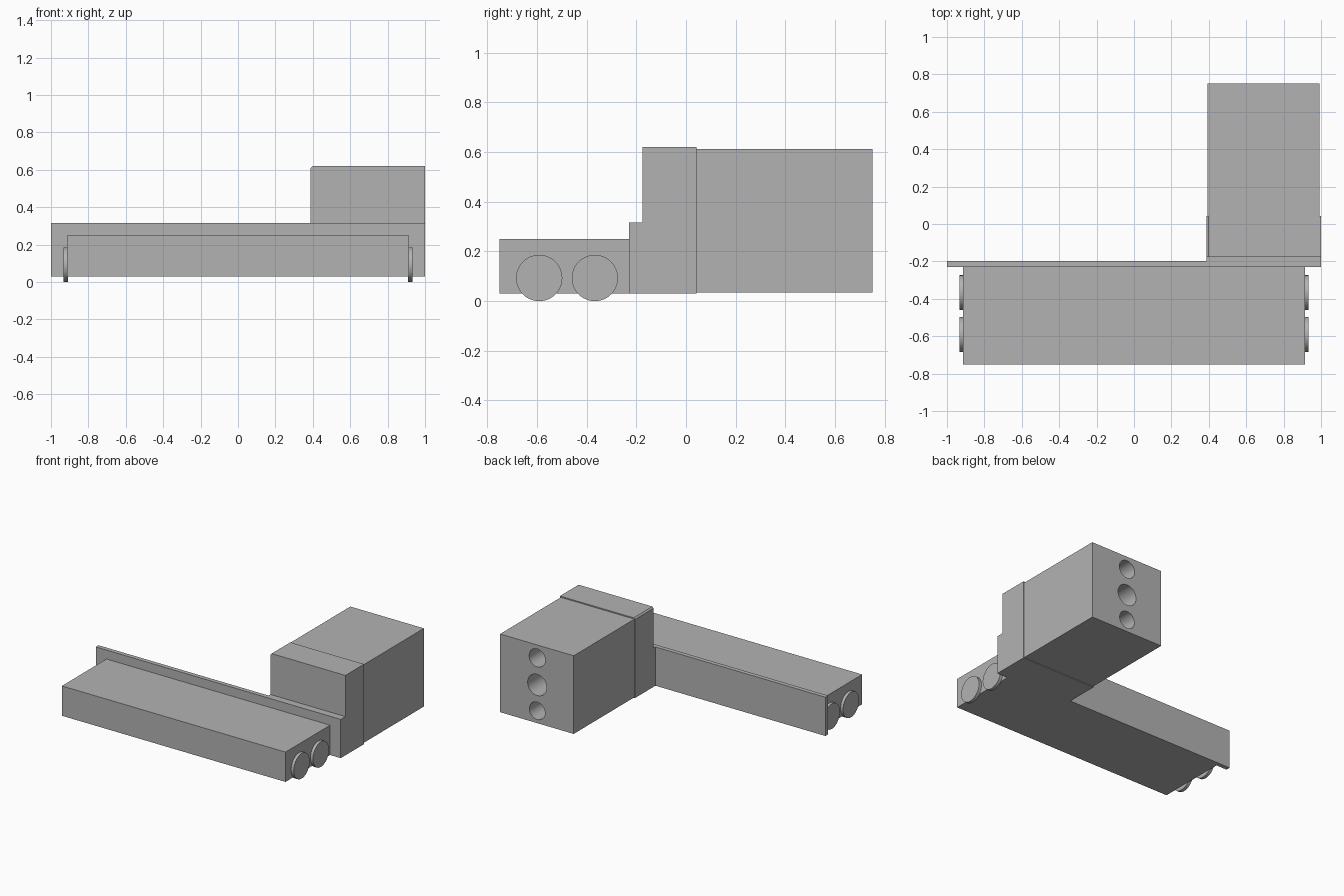
import bpy, bmesh, math
from mathutils import Matrix

if "Cube" in bpy.data.objects:
    bpy.data.objects.remove(bpy.data.objects["Cube"])

grey = bpy.data.materials.new("plain grey")
grey.diffuse_color = (0.45, 0.45, 0.45, 1)
grey.use_nodes = True
grey.node_tree.nodes["Principled BSDF"].inputs["Base Color"].default_value = grey.diffuse_color


def finish(name, bm):
    bmesh.ops.recalc_face_normals(bm, faces=bm.faces)
    mesh = bpy.data.meshes.new(name)
    bm.to_mesh(mesh)
    bm.free()
    mesh.materials.append(grey)
    ob = bpy.data.objects.new(name, mesh)
    bpy.context.collection.objects.link(ob)
    return ob


def box(name, x, y, z):
    bm = bmesh.new()
    bmesh.ops.create_cube(bm, size=1)
    for v in bm.verts:
        v.co = [a[0] if c < 0 else a[1] for c, a in zip(v.co, (x, y, z))]
    return finish(name, bm)


def cylinder(name, centre, radius, depth, axis):
    bm = bmesh.new()
    turn = Matrix.Rotation(math.pi / 2, 4, 'Y' if axis == 'X' else 'X')
    bmesh.ops.create_cone(bm, cap_ends=True, segments=48, radius1=radius,
                          radius2=radius, depth=depth,
                          matrix=Matrix.Translation(centre) @ turn)
    return finish(name, bm)


def smooth(ob):
    bpy.ops.object.select_all(action='DESELECT')
    ob.select_set(True)
    bpy.context.view_layer.objects.active = ob
    bpy.ops.object.shade_smooth_by_angle(angle=math.radians(30))


# Long low body and the wider panel behind it
box("body", (-0.913, 0.913), (-0.75, -0.23), (0.03, 0.25))
box("back_panel", (-1, 0.39), (-0.23, -0.198), (0.03, 0.316))

# Stepped housing, a side profile extruded along x
profile = [(-0.23, 0.03), (0.042, 0.03), (0.042, 0.62),
           (-0.176, 0.62), (-0.176, 0.316), (-0.23, 0.316)]
bm = bmesh.new()
face = bm.faces.new([bm.verts.new((0.388, y, z)) for y, z in profile])
ext = bmesh.ops.extrude_face_region(bm, geom=[face])
for v in ext["geom"]:
    if isinstance(v, bmesh.types.BMVert):
        v.co.x = 1.0
# Small chamfer along the inner top edge
edge = [e for e in bm.edges if all(v.co.z > 0.6 and v.co.x < 0.5 for v in e.verts)]
bmesh.ops.bevel(bm, geom=edge, offset=0.01, segments=1, affect='EDGES')
finish("stepped_housing", bm)

# Rear block with three round bores
block = box("rear_block", (0.392, 0.993), (0.042, 0.75), (0.035, 0.612))
for i, (z, r) in enumerate([(0.516, 0.066), (0.317, 0.078), (0.126, 0.064)]):
    cutter = cylinder(f"bore_cutter_{i}", (0.69, 0.55, z), r, 0.9, 'Y')
    cutter.hide_render = True
    cutter.hide_viewport = True
    mod = block.modifiers.new(f"bore_{i}", 'BOOLEAN')
    mod.operation = 'DIFFERENCE'
    mod.solver = 'EXACT'
    mod.object = cutter
bpy.context.view_layer.update()
bored = bpy.data.meshes.new_from_object(
    block.evaluated_get(bpy.context.evaluated_depsgraph_get()))
block.modifiers.clear()
block.data = bored
for ob in [o for o in bpy.data.objects if "cutter" in o.name]:
    bpy.data.objects.remove(ob)
smooth(block)

# Two disc wheels on each end of the body
for side, s in (("left", -1), ("right", 1)):
    for pos, y in (("front", -0.591), ("rear", -0.367)):
        smooth(cylinder(f"{side}_{pos}_wheel", (s * 0.922, y, 0.093),
                        0.093, 0.024, 'X'))
